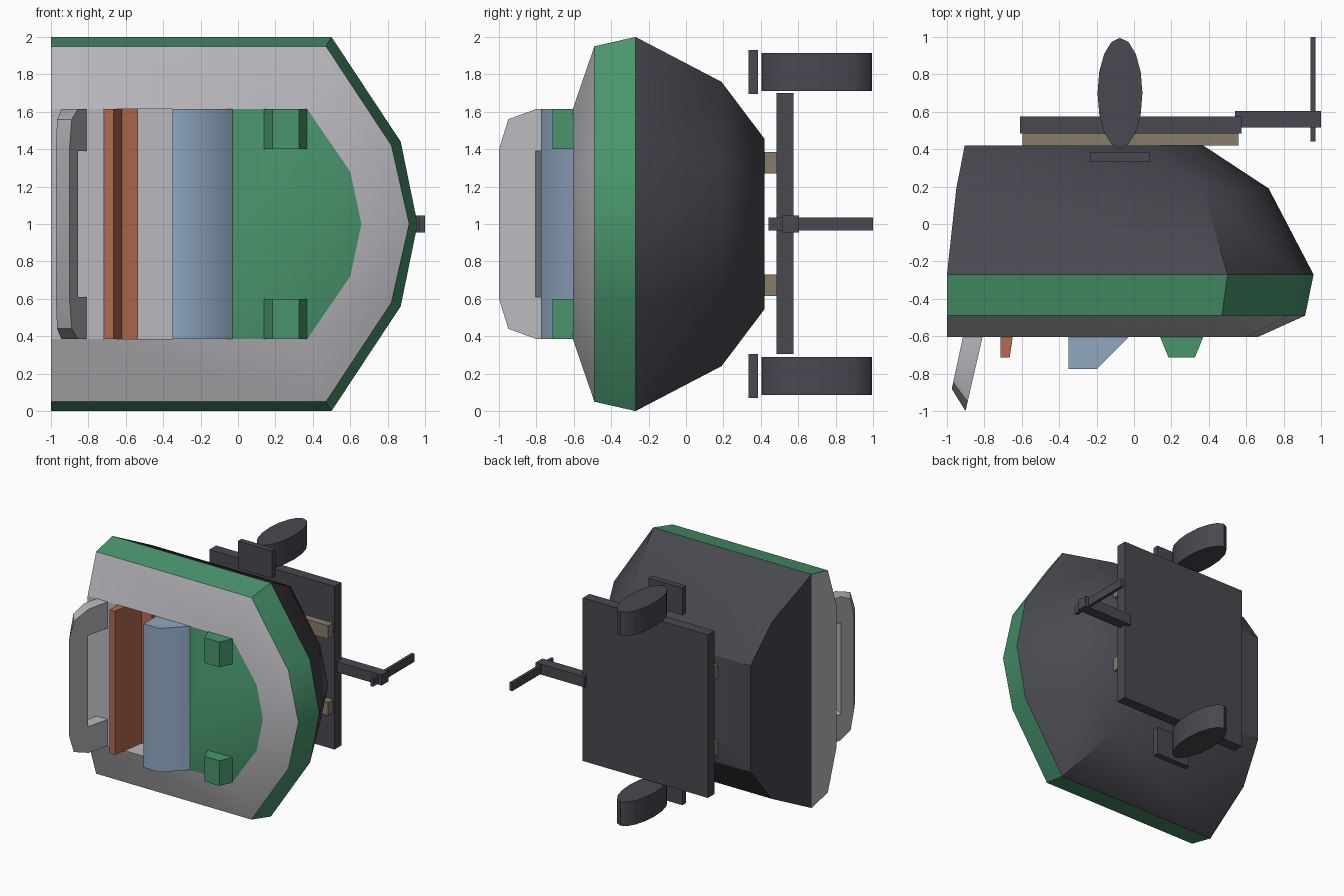
import bpy
import bmesh
from math import cos, sin, pi, radians

if "Cube" in bpy.data.objects:
    bpy.data.objects.remove(bpy.data.objects["Cube"], do_unlink=True)


def material(name, rgb):
    m = bpy.data.materials.new(name)
    m.use_nodes = True
    m.diffuse_color = (*rgb, 1)
    m.node_tree.nodes["Principled BSDF"].inputs["Base Color"].default_value = (*rgb, 1)
    return m


DARK = material("charcoal", (0.065, 0.065, 0.08))
GREEN = material("green", (0.065, 0.30, 0.15))
GREY = material("light grey", (0.49, 0.48, 0.51))
BLUE = material("pale blue", (0.28, 0.39, 0.53))
ORANGE = material("burnt orange", (0.46, 0.145, 0.08))
TAN = material("tan", (0.25, 0.20, 0.145))


def finish(name, bm, mats, angle=30):
    bmesh.ops.remove_doubles(bm, verts=bm.verts, dist=0.0005)
    bmesh.ops.recalc_face_normals(bm, faces=bm.faces)
    me = bpy.data.meshes.new(name)
    bm.to_mesh(me)
    bm.free()
    for m in mats:
        me.materials.append(m)
    ob = bpy.data.objects.new(name, me)
    bpy.context.collection.objects.link(ob)
    bpy.ops.object.select_all(action="DESELECT")
    ob.select_set(True)
    bpy.context.view_layer.objects.active = ob
    bpy.ops.object.shade_smooth_by_angle(angle=radians(angle))
    return ob


def add_face(bm, pts, mat=0):
    f = bm.faces.new([bm.verts.new(p) for p in pts])
    f.material_index = mat


def bridge(bm, a, b, mats):
    """Quads between two closed rings of points."""
    n = len(a)
    for i in range(n):
        j = (i + 1) % n
        add_face(bm, [a[i], a[j], b[j], b[i]], mats[i])


def solid(name, a, b, mat, angle=30):
    bm = bmesh.new()
    bridge(bm, a, b, [0] * len(a))
    add_face(bm, a)
    add_face(bm, b)
    return finish(name, bm, [mat], angle)


def prism(name, xy, z0, z1, mat, angle=30):
    return solid(name, [(x, y, z0) for x, y in xy], [(x, y, z1) for x, y in xy], mat, angle)


def box(name, x0, x1, y0, y1, z0, z1, mat):
    return prism(name, [(x0, y0), (x1, y0), (x1, y1), (x0, y1)], z0, z1, mat)


def pair(build, name, shape, z0, z1, mat, angle=30):
    """The same part on both sides of the middle plane z = 1."""
    build("upper_" + name, *shape, z0, z1, mat, angle)
    build("lower_" + name, *shape, 2 - z1, 2 - z0, mat, angle)


def pair_box(name, x0, x1, y0, y1, z0, z1, mat):
    xy = [(x0, y0), (x1, y0), (x1, y1), (x0, y1)]
    pair(prism, name, [xy], z0, z1, mat)


# Hull: outlines lofted from the bottom to the deck
def outline(y, stern, shoulder, half, mid, mid_half, tip):
    side = [(stern, half), (shoulder, half), (mid, mid_half)]
    return ([(x, y, 1 + h) for x, h in side] + [(tip, y, 1)]
            + [(x, y, 1 - h) for x, h in reversed(side)])


DECK, FLOOR, W = -0.605, -0.30, 0.615
levels = [
    outline(0.42, -0.905, 0.10, 0.455, 0.31, 0.20, 0.37),
    outline(0.19, -0.95, 0.365, 0.76, 0.645, 0.33, 0.72),
    outline(-0.27, -1.0, 0.50, 1.0, 0.87, 0.44, 0.96),
    outline(-0.49, -1.0, 0.47, 0.95, 0.82, 0.42, 0.915),
    outline(DECK, -1.0, 0.37, W, 0.60, 0.28, 0.66),
]
bm = bmesh.new()
add_face(bm, levels[0])
for i, colour in enumerate((0, 0, 1, 2)):
    transom = 0 if i < 2 else 2
    bridge(bm, levels[i], levels[i + 1], [colour] * 6 + [transom])

# Deck panels and the sunken cockpit
aft, fore = -0.72, -0.35
hi, lo = 1 + W, 1 - W
add_face(bm, [(-1, DECK, hi), (aft, DECK, hi), (aft, DECK, lo), (-1, DECK, lo)], 2)
add_face(bm, [(fore, DECK, hi)] + levels[4][1:6] + [(fore, DECK, lo)], 1)
rim = [(aft, DECK, hi), (fore, DECK, hi), (fore, DECK, lo), (aft, DECK, lo)]
base = [(x, FLOOR, z) for x, y, z in rim]
bridge(bm, rim, base, [2] * 4)
add_face(bm, base, 2)
finish("hull", bm, [DARK, GREEN, GREY], 35)

# Seat, console and deck blocks
prism("seat", [(-0.715, FLOOR), (-0.715, -0.715), (-0.665, -0.715), (-0.62, -0.42),
               (-0.535, -0.40), (-0.535, FLOOR)], lo, hi, ORANGE)
prism("console", [(-0.35, DECK), (-0.35, -0.775), (-0.20, -0.775), (-0.03, DECK)],
      lo, hi, BLUE, 50)
pair(prism, "deck_block", [[(0.14, DECK), (0.185, -0.715), (0.325, -0.715), (0.37, DECK)]],
     1.40, hi, GREEN)

# Raked arch over the stern
half = [(DECK, 0.39), (-0.805, 0.39), (-0.805, -0.39), (DECK, -0.39)]
outer = [(DECK, -W), (-0.80, -W), (-0.95, -0.56), (-1.0, -0.40),
         (-1.0, 0.40), (-0.95, 0.56), (-0.80, W), (DECK, W)]
front, rear = [], []
for y, z in half + outer:
    rise = y - DECK
    front.append((-0.81 + 0.23 * rise, y, 1 + z))
    rear.append((-0.915 + 0.15 * rise, DECK + 0.70 * rise, 1 + z))
solid("stern_arch", front, rear, GREY)

# Frame beneath the hull
pair_box("spacer_rail", -0.595, 0.56, 0.42, 0.49, 1.27, 1.385, TAN)
box("base_plate", -0.61, 0.575, 0.485, 0.575, 0.305, 1.70, DARK)
box("front_arm", 0.54, 1.0, 0.515, 0.605, 0.955, 1.045, DARK)
box("front_rod", 0.945, 0.97, 0.44, 1.0, 0.965, 1.035, DARK)

# Oval floats and their brackets
oval = [(-0.075 + 0.12 * cos(2 * pi * i / 16), 0.70 + 0.295 * sin(2 * pi * i / 16))
        for i in range(16)]
pair(prism, "oval_float", [oval], 1.71, 1.915, DARK, 50)
pair_box("float_bracket", -0.235, 0.085, 0.335, 0.385, 1.695, 1.93, DARK)
